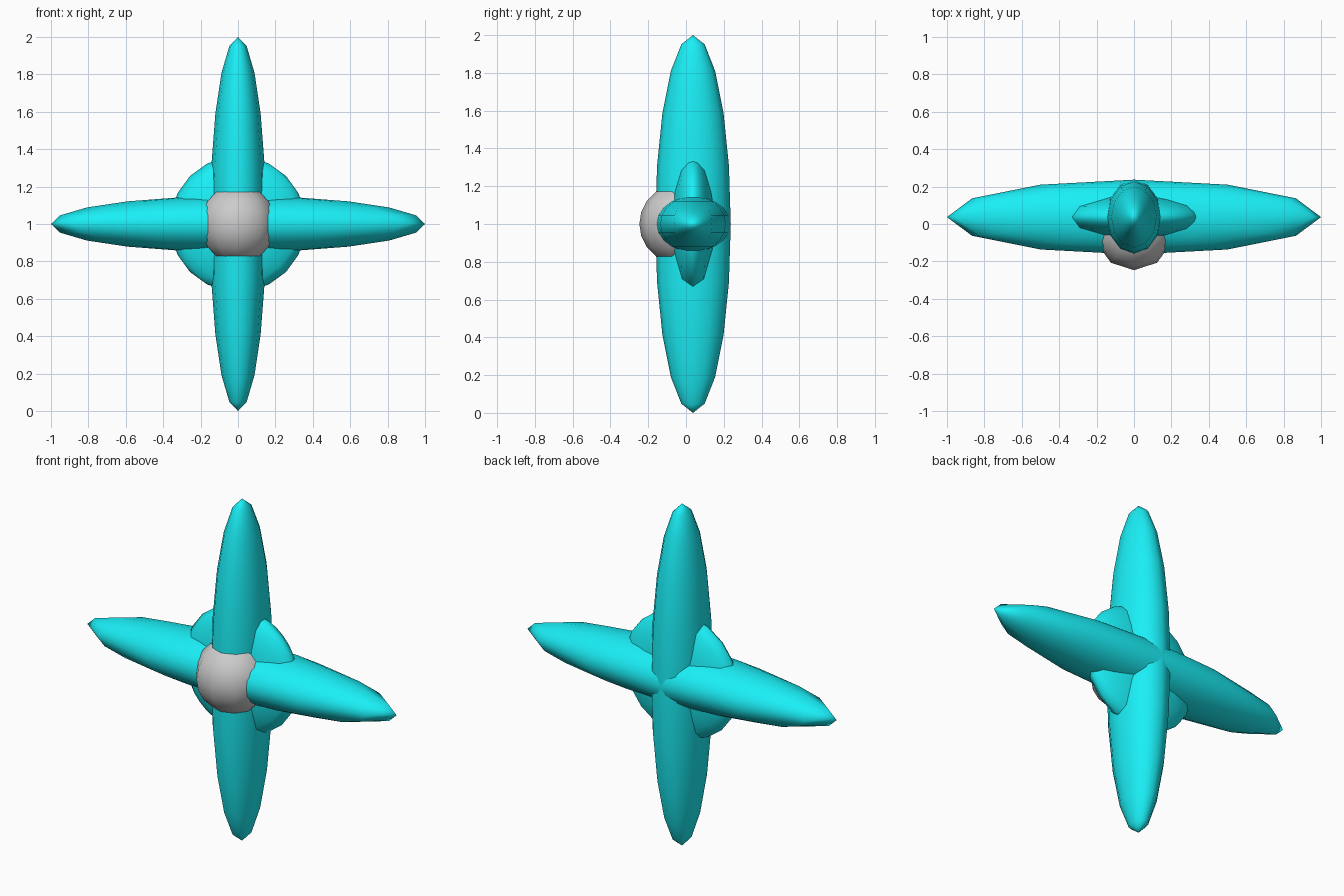
import bpy
from math import radians

if "Cube" in bpy.data.objects:
    bpy.data.objects.remove(bpy.data.objects["Cube"])

cyan = bpy.data.materials.new("cyan")
cyan.diffuse_color = (0.01, 0.86, 0.92, 1)
cyan.use_nodes = True
cyan.node_tree.nodes["Principled BSDF"].inputs["Base Color"].default_value = cyan.diffuse_color


def ellipsoid(name, y, scale, segments=12, tilt=0, material=None):
    """Smooth low-poly ellipsoid centred at height 1, tilted about y."""
    bpy.ops.mesh.primitive_uv_sphere_add(
        segments=segments, ring_count=10, radius=1,
        location=(0, y, 1), rotation=(0, radians(tilt), 0))
    obj = bpy.context.object
    obj.name = name
    obj.scale = scale
    bpy.ops.object.shade_smooth()
    if material:
        obj.data.materials.append(material)
    return obj


STAR_Y = 0.037

# Long crossing arms of the star
ellipsoid("vertical_arm", STAR_Y, (0.15, 0.2, 1), material=cyan)
ellipsoid("horizontal_arm", STAR_Y, (1, 0.2, 0.15), material=cyan)

# Flattened disc filling the corners between the arms
ellipsoid("corner_disc", STAR_Y, (0.363, 0.12, 0.363), tilt=45, material=cyan)

# Grey ball on the front
ellipsoid("front_ball", -0.037, (0.21, 0.21, 0.21), segments=10)
